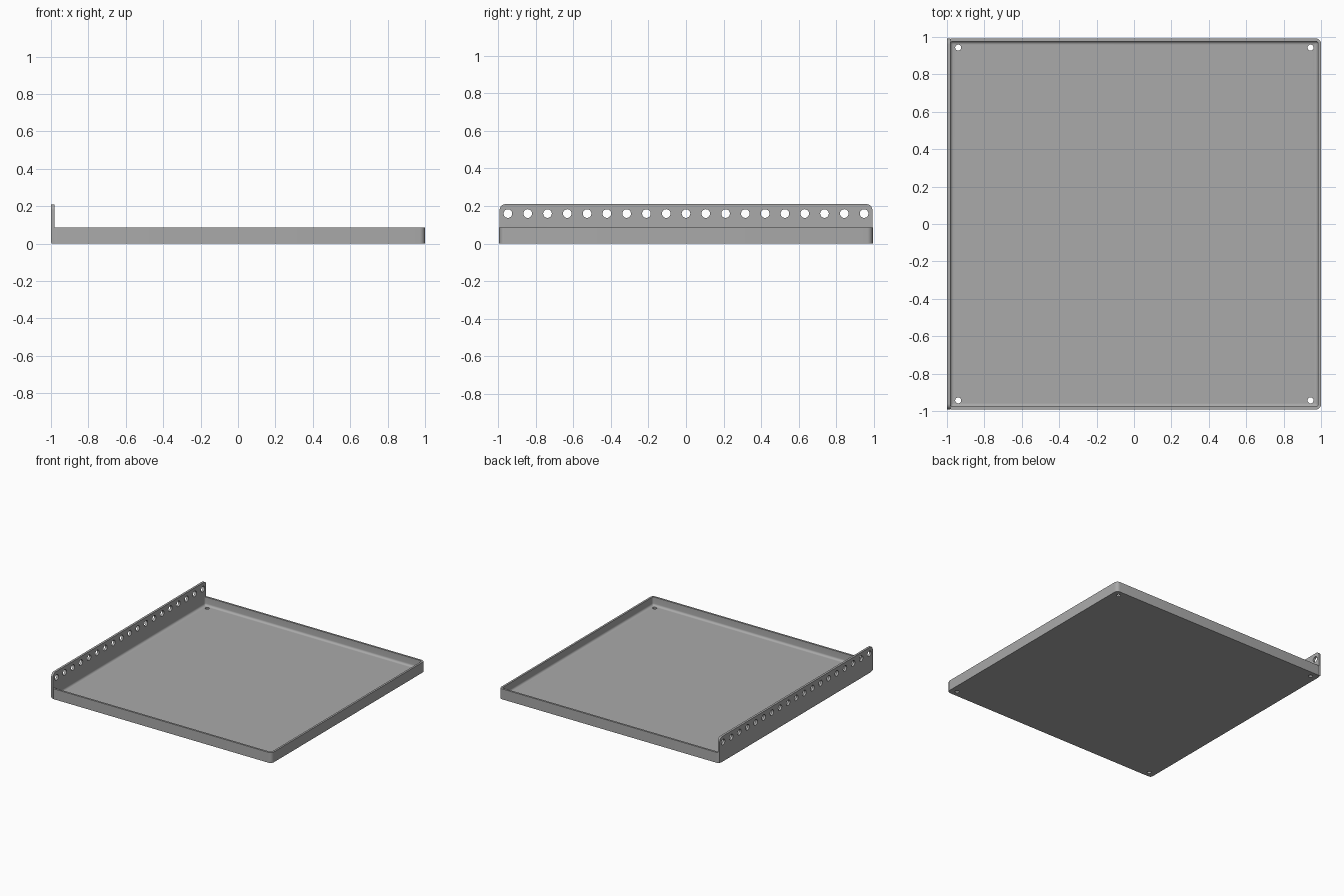
import bpy, bmesh, math
from mathutils import Matrix, Vector

cube = bpy.data.objects.get("Cube")
if cube:
    bpy.data.objects.remove(cube, do_unlink=True)

HALF_Y = 0.993
LEFT, RIGHT = -0.998, 1.0
WALL_H, FLANGE_H = 0.085, 0.21
SHEET, CORNER, FILLET = 0.016, 0.03, 0.018

steel = bpy.data.materials.new("grey steel")
steel.use_nodes = True
grey = (0.4, 0.4, 0.4, 1)
steel.diffuse_color = grey
steel.node_tree.nodes["Principled BSDF"].inputs["Base Color"].default_value = grey


def make_object(name, bm):
    bmesh.ops.recalc_face_normals(bm, faces=bm.faces)
    mesh = bpy.data.meshes.new(name)
    bm.to_mesh(mesh)
    bm.free()
    mesh.materials.append(steel)
    obj = bpy.data.objects.new(name, mesh)
    bpy.context.collection.objects.link(obj)
    return obj


def rounded_ring(bm, inset, z, steps=6):
    """Rounded rectangle of vertices, inset from the tray outline."""
    r = max(CORNER - inset, 0.006)
    cx, mid = (RIGHT - LEFT) / 2 - inset - r, (RIGHT + LEFT) / 2
    cy = HALF_Y - inset - r
    ring = []
    for i, (sx, sy) in enumerate([(1, 1), (-1, 1), (-1, -1), (1, -1)]):
        for k in range(steps + 1):
            a = math.pi / 2 * (i + k / steps)
            ring.append(bm.verts.new((mid + sx * cx + r * math.cos(a),
                                      sy * cy + r * math.sin(a), z)))
    return ring


# Tray: outer wall, rim, inner wall and a rounded bend into the floor
bm = bmesh.new()
section = [(0, 0), (0, WALL_H), (SHEET, WALL_H)]
for k in range(7):
    a = math.pi / 2 * k / 6
    section.append((SHEET + FILLET * (1 - math.cos(a)),
                    SHEET + FILLET * (1 - math.sin(a))))
rings = [rounded_ring(bm, *p) for p in section]
for lower, upper in zip(rings, rings[1:]):
    for i in range(len(lower)):
        j = (i + 1) % len(lower)
        bm.faces.new((lower[i], lower[j], upper[j], upper[i]))
bm.faces.new(rings[0])
bm.faces.new(rings[-1])
tray = make_object("tray", bm)

# Tall mounting flange with rounded top corners and a bent lower edge
bm = bmesh.new()
bmesh.ops.create_cube(bm, size=1)
bmesh.ops.transform(bm, verts=bm.verts, matrix=Matrix.Translation(
    (-0.991, 0, FLANGE_H / 2)) @ Matrix.Diagonal((0.018, HALF_Y * 2 - 0.004, FLANGE_H, 1)))


def round_edges(test, radius):
    edges = [e for e in bm.edges if test((e.verts[0].co + e.verts[1].co) / 2, e)]
    bmesh.ops.bevel(bm, geom=edges, offset=radius, segments=6,
                    affect='EDGES', profile=0.5)


round_edges(lambda c, e: c.z > FLANGE_H - 0.001 and abs(c.y) > 0.9, 0.03)
round_edges(lambda c, e: c.z < 0.001 and c.x < -0.995, 0.012)
flange = make_object("mounting_flange", bm)


# Drill cutters: flange row and four floor corners
def drill(bm, centre, radius, depth, turn):
    bmesh.ops.create_cone(bm, cap_ends=True, segments=24, radius1=radius,
                          radius2=radius, depth=depth,
                          matrix=Matrix.Translation(Vector(centre)) @ turn)


bm = bmesh.new()
for i in range(19):
    drill(bm, (-0.99, (i - 9) * 0.1052, 0.16), 0.023, 0.1,
          Matrix.Rotation(math.pi / 2, 4, 'Y'))
for x in (-0.94, 0.944):
    for y in (-0.943, 0.943):
        drill(bm, (x, y, 0), 0.016, 0.1, Matrix.Identity(4))
drills = make_object("hole_drills", bm)

for tool, mode in ((flange, 'UNION'), (drills, 'DIFFERENCE')):
    mod = tray.modifiers.new(mode.lower(), 'BOOLEAN')
    mod.operation, mod.object, mod.solver = mode, tool, 'EXACT'
bpy.context.view_layer.objects.active = tray
tray.select_set(True)
for mod in list(tray.modifiers):
    bpy.ops.object.modifier_apply(modifier=mod.name)
for helper in (flange, drills):
    bpy.data.objects.remove(helper, do_unlink=True)
tray.name = "shelf_tray"
bpy.ops.object.shade_smooth_by_angle(angle=math.radians(35))
